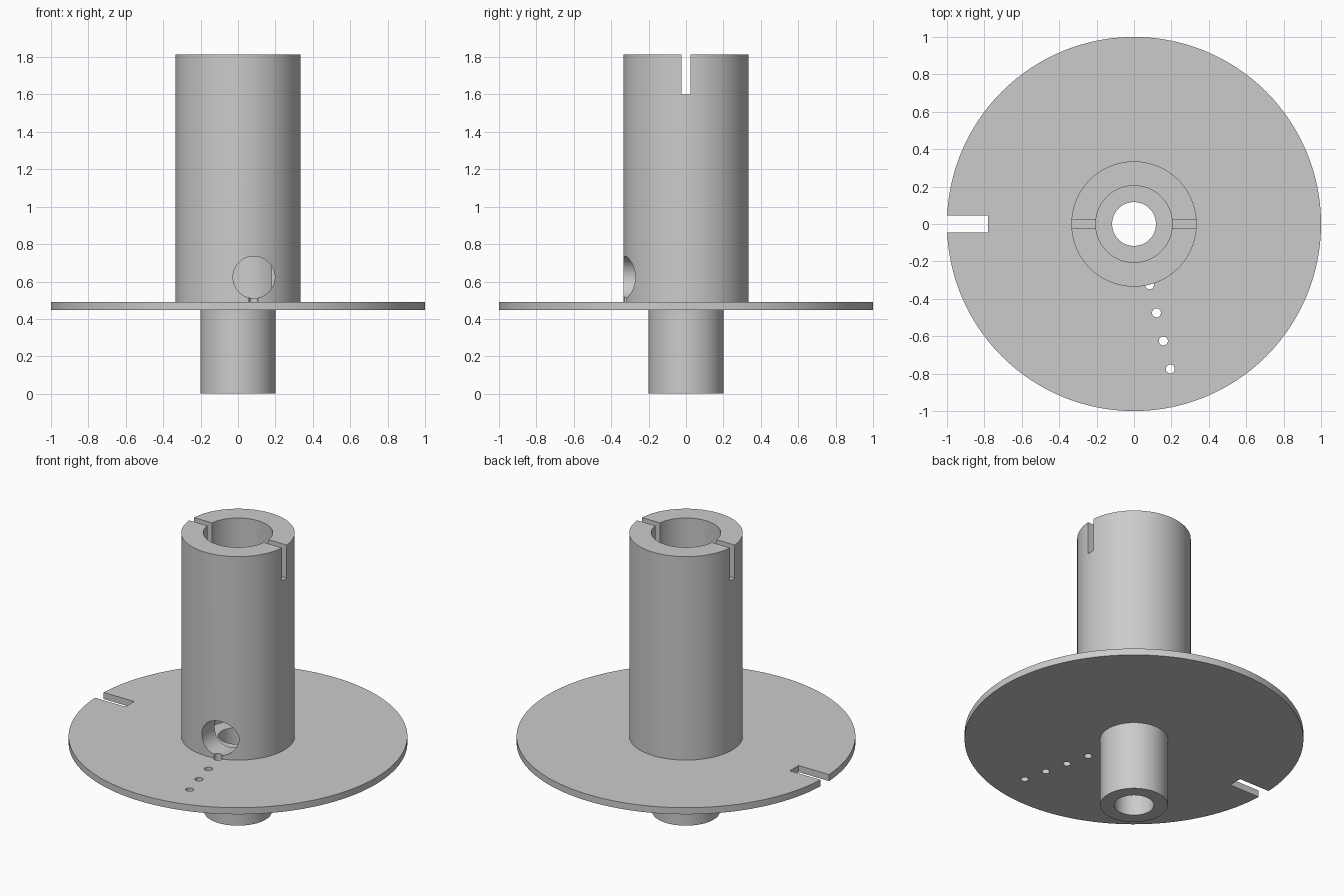
import bpy
import bmesh
import math
from mathutils import Matrix

cube = bpy.data.objects.get("Cube")
if cube:
    bpy.data.objects.remove(cube, do_unlink=True)

SEGMENTS = 128

# Single grey material
grey = bpy.data.materials.new("plain grey")
grey.use_nodes = True
grey.diffuse_color = (0.6, 0.6, 0.6, 1)
grey.node_tree.nodes["Principled BSDF"].inputs["Base Color"].default_value = (0.6, 0.6, 0.6, 1)


def add_object(name, bm):
    bmesh.ops.recalc_face_normals(bm, faces=bm.faces)
    mesh = bpy.data.meshes.new(name)
    bm.to_mesh(mesh)
    bm.free()
    mesh.materials.append(grey)
    obj = bpy.data.objects.new(name, mesh)
    bpy.context.collection.objects.link(obj)
    return obj


def lathe(name, profile):
    """Revolve a closed (radius, height) profile around z."""
    bm = bmesh.new()
    rings = []
    for i in range(SEGMENTS):
        a = 2 * math.pi * i / SEGMENTS
        rings.append([bm.verts.new((r * math.cos(a), r * math.sin(a), z)) for r, z in profile])
    n = len(profile)
    for i in range(SEGMENTS):
        here, after = rings[i], rings[(i + 1) % SEGMENTS]
        for j in range(n):
            k = (j + 1) % n
            bm.faces.new((here[j], after[j], after[k], here[k]))
    return add_object(name, bm)


def box_cutter(name, low, high):
    bm = bmesh.new()
    size = [h - l for l, h in zip(low, high)]
    centre = [(l + h) / 2 for l, h in zip(low, high)]
    bmesh.ops.create_cube(bm, size=1, matrix=Matrix.Translation(centre) @ Matrix.Diagonal((*size, 1)))
    return add_object(name, bm)


def round_cutter(name, centre, radius, depth, segments, along_y=False):
    bm = bmesh.new()
    turn = Matrix.Rotation(math.pi / 2 if along_y else 0, 4, 'X')
    bmesh.ops.create_cone(bm, cap_ends=True, segments=segments, radius1=radius, radius2=radius,
                          depth=depth, matrix=Matrix.Translation(centre) @ turn)
    return add_object(name, bm)


# Turned body: stem, flange plate and stepped-bore tube
body = lathe("flanged_tube", [
    (0.117, 0), (0.20, 0), (0.20, 0.447), (1.0, 0.447), (1.0, 0.49),
    (0.335, 0.49), (0.335, 1.815), (0.205, 1.815), (0.205, 0.492), (0.117, 0.492)])

# Slot across the tube mouth, notch in the plate rim, round window in the tube
cutters = [
    box_cutter("mouth_slot_cutter", (-0.5, -0.024, 1.60), (0.5, 0.024, 1.95)),
    box_cutter("rim_notch_cutter", (-1.1, -0.045, 0.3), (-0.78, 0.045, 0.6)),
    round_cutter("window_cutter", (0.085, -0.30, 0.623), 0.112, 0.40, 64, along_y=True),
]

# Row of small holes through the plate, the first one nicking the tube wall
for i in range(4):
    cutters.append(round_cutter(f"small_hole_cutter_{i + 1}",
                                (0.083 + 0.037 * i, -0.325 - 0.15 * i, 0.465), 0.024, 0.17, 32))

bpy.ops.object.select_all(action='DESELECT')
bpy.context.view_layer.objects.active = body
body.select_set(True)
for cutter in cutters:
    cutter.hide_render = True
    mod = body.modifiers.new(cutter.name, 'BOOLEAN')
    mod.operation = 'DIFFERENCE'
    mod.solver = 'EXACT'
    mod.object = cutter
    bpy.ops.object.modifier_apply(modifier=mod.name)
    bpy.data.objects.remove(cutter, do_unlink=True)

bpy.ops.object.shade_smooth_by_angle(angle=math.radians(30))
